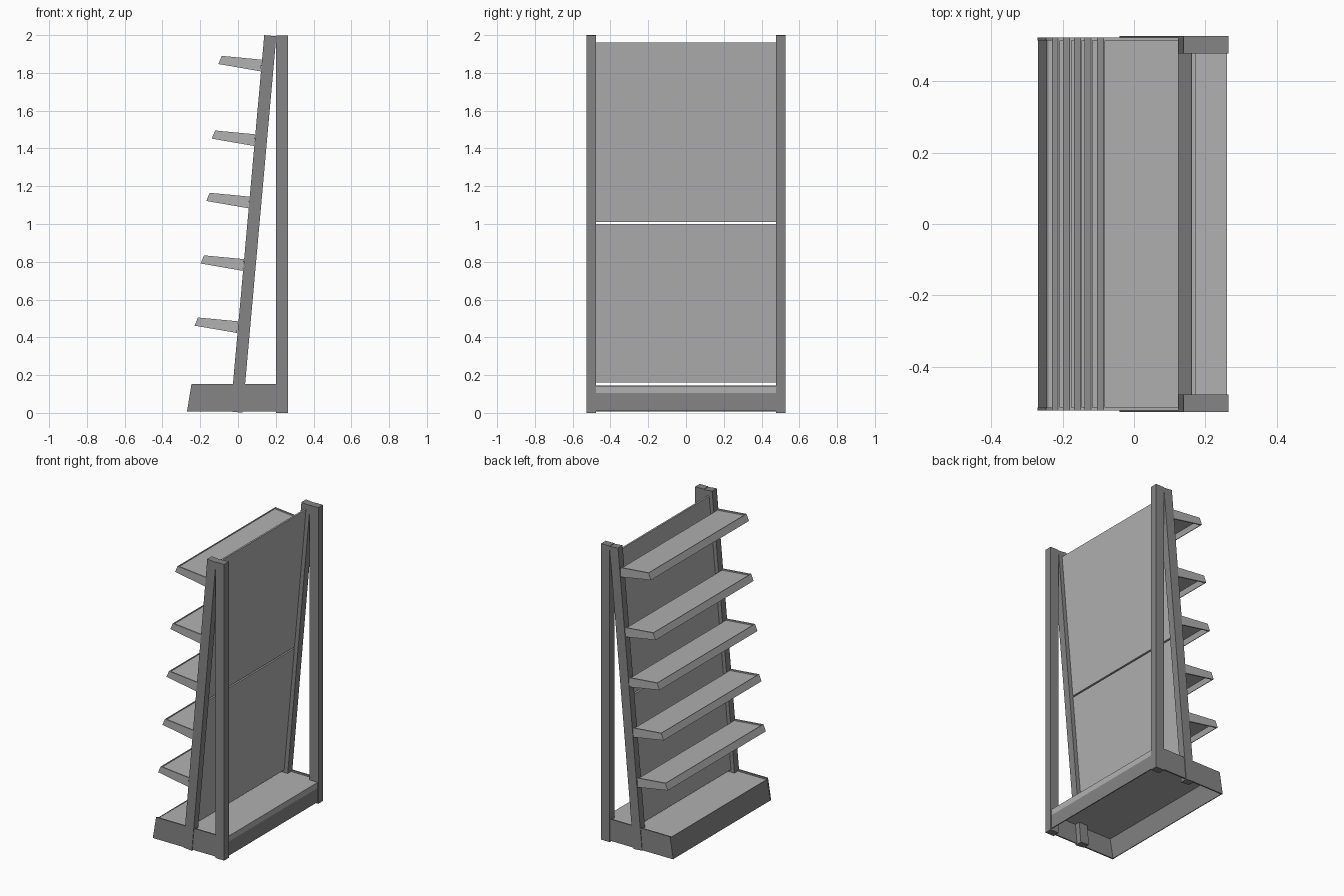
import bpy, bmesh

if "Cube" in bpy.data.objects:
    bpy.data.objects.remove(bpy.data.objects["Cube"])


def material(name, v):
    m = bpy.data.materials.new(name)
    m.diffuse_color = (v, v, v, 1)
    m.use_nodes = True
    m.node_tree.nodes["Principled BSDF"].inputs["Base Color"].default_value = m.diffuse_color
    return m


DARK = material("dark grey", 0.235)
LIGHT = material("light grey", 0.44)


def extrude(name, profile, y0, y1, mat):
    """Extrude an (x, z) profile from y0 to y1."""
    bm = bmesh.new()
    face = bm.faces.new([bm.verts.new((x, y0, z)) for x, z in profile])
    ext = bmesh.ops.extrude_face_region(bm, geom=[face])
    moved = [v for v in ext["geom"] if isinstance(v, bmesh.types.BMVert)]
    bmesh.ops.translate(bm, vec=(0, y1 - y0, 0), verts=moved)
    bmesh.ops.recalc_face_normals(bm, faces=bm.faces)
    me = bpy.data.meshes.new(name)
    bm.to_mesh(me)
    bm.free()
    me.materials.append(mat)
    ob = bpy.data.objects.new(name, me)
    bpy.context.collection.objects.link(ob)
    return ob


def pair(name, profile, y0, y1, mat):
    """Same part at both ends of the rack."""
    extrude(name + "_left", profile, y0, y1, mat)
    extrude(name + "_right", profile, -y1, -y0, mat)


def rect(x0, x1, z0, z1):
    return [(x0, z0), (x1, z0), (x1, z1), (x0, z1)]


def lean(z):
    """Front x of the leaning posts at height z."""
    return -0.041 + 0.0905 * z


# Upright and leaning posts
pair("back_post", rect(0.201, 0.265, 0.0, 1.997), 0.477, 0.526, DARK)
pair("leaning_post", [(-0.040, 0.007), (0.024, 0.001), (0.203, 1.994), (0.139, 2.0)],
     0.477, 0.526, DARK)

# Two back panels with a gap between them
for name, z0, z1 in (("lower_panel", 0.16, 1.0), ("upper_panel", 1.01, 1.96)):
    a, b = lean(z0) + 0.025, lean(z1) + 0.025
    extrude(name, [(a, z0), (a + 0.012, z0), (b + 0.012, z1), (b, z1)], -0.48, 0.48, LIGHT)

# Base: side plates, sloped front plate, rear rail
pair("base_side", [(-0.27, 0.008), (0.205, 0.008), (0.205, 0.154), (-0.246, 0.154)],
     0.513, 0.522, DARK)
extrude("base_front", [(-0.268, 0.008), (-0.263, 0.008), (-0.239, 0.145), (-0.245, 0.145)],
        -0.514, 0.514, DARK)
extrude("base_rear_rail", rect(0.254, 0.26, 0.01, 0.105), -0.48, 0.48, DARK)

# Base deck with turned-down rear edge
extrude("base_deck", rect(-0.241, 0.205, 0.137, 0.143), -0.514, 0.514, LIGHT)
extrude("base_deck_back", rect(0.2, 0.26, 0.137, 0.143), -0.48, 0.48, LIGHT)
extrude("base_deck_rear_lip", rect(0.254, 0.26, 0.103, 0.14), -0.48, 0.48, LIGHT)

# Shelves: end brackets, sheet, front and rear lips
for i, (x, z) in enumerate([(-0.212, 0.505), (-0.18, 0.834), (-0.15, 1.165),
                            (-0.121, 1.495), (-0.086, 1.89)]):
    def at(*pts):
        return [(x + dx, z + dz) for dx, dz in pts]
    n = "shelf_%d_" % (i + 1)
    pair(n + "bracket", at((0, 0), (-0.018, -0.043), (0.207, -0.082), (0.211, -0.02)),
         0.513, 0.522, LIGHT)
    extrude(n + "sheet", at((0.0, -0.008), (0.211, -0.028), (0.211, -0.033), (-0.002, -0.013)),
            -0.514, 0.514, LIGHT)
    extrude(n + "front_lip", at((0, 0), (-0.018, -0.043), (-0.013, -0.044), (0.005, -0.001)),
            -0.514, 0.514, LIGHT)
    extrude(n + "rear_lip", at((0.211, -0.028), (0.209, -0.055), (0.204, -0.055), (0.206, -0.028)),
            -0.514, 0.514, LIGHT)
